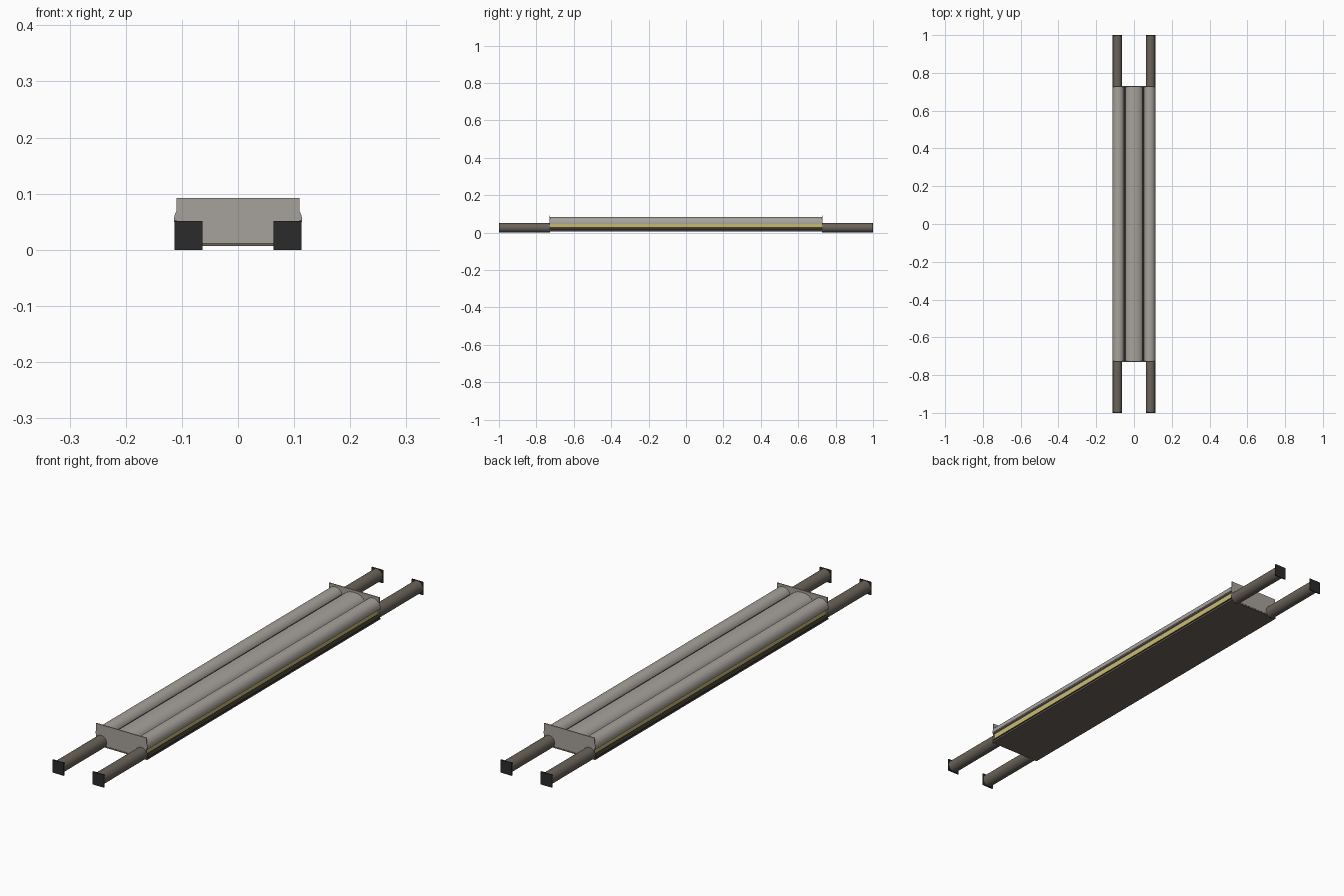
import bpy, bmesh, math

cube = bpy.data.objects.get("Cube")
if cube:
    bpy.data.objects.remove(cube, do_unlink=True)


def material(name, *rgb):
    """Flat material from 0-255 display values."""
    mat = bpy.data.materials.new(name)
    mat.use_nodes = True
    col = [(c / 255) ** 2.2 for c in rgb] + [1]
    mat.diffuse_color = col
    mat.node_tree.nodes["Principled BSDF"].inputs["Base Color"].default_value = col
    return mat


GREY = material("warm grey fabric", 165, 160, 153)
BROWN = material("brown grey metal", 106, 99, 90)
BLACK = material("near black", 47, 47, 47)
DARK = material("dark brown edging", 54, 50, 44)
YELLOW = material("dull yellow trim", 204, 187, 116)

HALF = 0.728    # half length of the deck
POLE_X = 0.088
POLE_Z = 0.026


def finish(bm, name, mats, smooth=False):
    bmesh.ops.recalc_face_normals(bm, faces=bm.faces)
    mesh = bpy.data.meshes.new(name)
    bm.to_mesh(mesh)
    bm.free()
    for m in mats:
        mesh.materials.append(m)
    ob = bpy.data.objects.new(name, mesh)
    bpy.context.collection.objects.link(ob)
    if smooth:
        bpy.ops.object.select_all(action="DESELECT")
        ob.select_set(True)
        bpy.context.view_layer.objects.active = ob
        bpy.ops.object.shade_smooth_by_angle(angle=math.radians(35))
    return ob


def extrude(name, profile, mats, smooth=False, colours=None):
    """Closed x-z profile run along the deck; colours indexes materials per edge."""
    bm = bmesh.new()
    front = [bm.verts.new((x, -HALF, z)) for x, z in profile]
    back = [bm.verts.new((x, HALF, z)) for x, z in profile]
    n = len(profile)
    for i in range(n):
        j = (i + 1) % n
        f = bm.faces.new((front[i], front[j], back[j], back[i]))
        f.material_index = colours[i] if colours else 0
    bm.faces.new(front)
    bm.faces.new(back)
    return finish(bm, name, mats, smooth)


def box(name, centre, size, mat):
    bm = bmesh.new()
    bmesh.ops.create_cube(bm, size=1)
    bmesh.ops.scale(bm, vec=size, verts=bm.verts)
    bmesh.ops.translate(bm, vec=centre, verts=bm.verts)
    return finish(bm, name, [mat])


def pole(name, x, y0, y1):
    bm = bmesh.new()
    bmesh.ops.create_cone(bm, cap_ends=True, segments=24, radius1=0.0245,
                          radius2=0.0245, depth=abs(y1 - y0))
    for v in bm.verts:
        v.co = (x + v.co.x, (y0 + y1) / 2 + v.co.z, POLE_Z + v.co.y)
    return finish(bm, name, [BROWN], True)


# Deck: dark sloping edge, recessed yellow trim, grey rim, dark groove floor
side = [(0.113, 0.011), (0.113, 0.015), (0.105, 0.026), (0.106, 0.046),
        (0.113, 0.047), (0.113, 0.051)]
section = side + [(0.1, 0.062), (-0.1, 0.062)] + [(-x, z) for x, z in reversed(side)]
half = [0, 0, 1, 2, 2, 2]
extrude("deck", section, [DARK, YELLOW, GREY], colours=half + [0] + half[::-1] + [0])

# Sheet closing the underside
box("under_sheet", (0, 0, 0.009), (0.226, 2 * HALF + 0.004, 0.005), BROWN)


# Three rounded pads along the deck
def pad(name, x0, x1):
    cx, rx = (x0 + x1) / 2, (x1 - x0) / 2
    arc = [(cx + rx * math.cos(a), 0.05 + 0.034 * math.sin(a) ** 0.9)
           for a in (math.pi * i / 16 for i in range(1, 16))]
    extrude(name, [(x1, 0.05)] + arc + [(x0, 0.05)], [GREY], True)


pad("centre_pad", -0.049, 0.049)
pad("left_pad", 0.051, 0.1145)
pad("right_pad", -0.1145, -0.051)

# End boards, handle poles and their square end caps
for end, s in (("front", -1), ("back", 1)):
    box(end + "_board", (0, s * HALF, 0.0523), (0.22, 0.004, 0.0805), GREY)
    for hand, k in (("left", 1), ("right", -1)):
        name = f"{end}_{hand}_pole"
        pole(name, k * POLE_X, s * 0.727, s * 0.999)
        box(name + "_cap", (k * POLE_X, s * 0.998, 0.0255), (0.05, 0.004, 0.051), BLACK)
